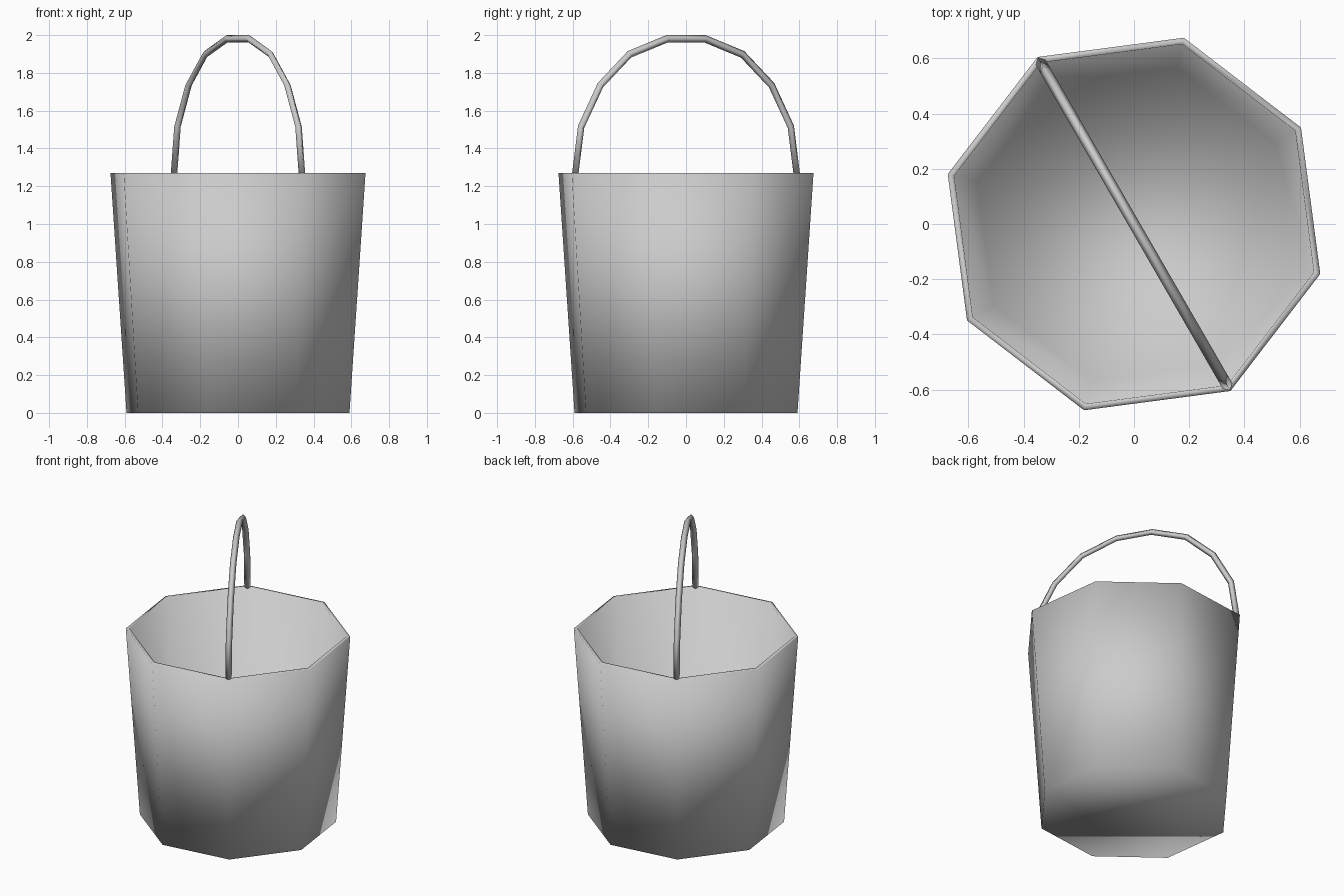
import bpy, bmesh, math
from mathutils import Vector

if "Cube" in bpy.data.objects:
    bpy.data.objects.remove(bpy.data.objects["Cube"])

SIDES = 8


def finish(name, bm):
    bmesh.ops.recalc_face_normals(bm, faces=bm.faces)
    mesh = bpy.data.meshes.new(name)
    bm.to_mesh(mesh)
    bm.free()
    for p in mesh.polygons:
        p.use_smooth = True
    obj = bpy.data.objects.new(name, mesh)
    bpy.context.collection.objects.link(obj)
    return obj


def skin(bm, rings):
    """Bridge consecutive vertex rings and cap both ends."""
    for a, b in zip(rings, rings[1:]):
        n = len(a)
        for i in range(n):
            j = (i + 1) % n
            bm.faces.new((a[i], a[j], b[j], b[i]))
    bm.faces.new(rings[0])
    bm.faces.new(rings[-1])


# Bucket: closed octagonal profile, outside wall, rim, inside wall and floor
bm = bmesh.new()
profile = [(0.611, 0), (0.699, 1.27), (0.675, 1.27), (0.589, 0.022)]
rings = []
for r, z in profile:
    angles = [math.radians(30 + 360 * k / SIDES) for k in range(SIDES)]
    rings.append([bm.verts.new((r * math.cos(a), r * math.sin(a), z)) for a in angles])
skin(bm, rings)
finish("bucket", bm)

# Handle: diamond section swept along a faceted arch between two rim corners
half = [(0.677, 1.265), (0.641, 1.515), (0.523, 1.735), (0.346, 1.898), (0.117, 1.98)]
path = half + [(-d, z) for d, z in reversed(half)]
across = Vector((math.cos(math.radians(-60)), math.sin(math.radians(-60)), 0))
up = Vector((0, 0, 1))
side = across.cross(up)
points = [across * d + up * z for d, z in path]
bm = bmesh.new()
rings = []
for i, p in enumerate(points):
    t = (points[min(i + 1, len(points) - 1)] - points[max(i - 1, 0)]).normalized()
    if i in (0, len(points) - 1):
        t = up if i == 0 else -up
    n = side.cross(t)
    rings.append([bm.verts.new(p + v * 0.02) for v in (n, side, -n, -side)])
skin(bm, rings)
finish("handle", bm)
